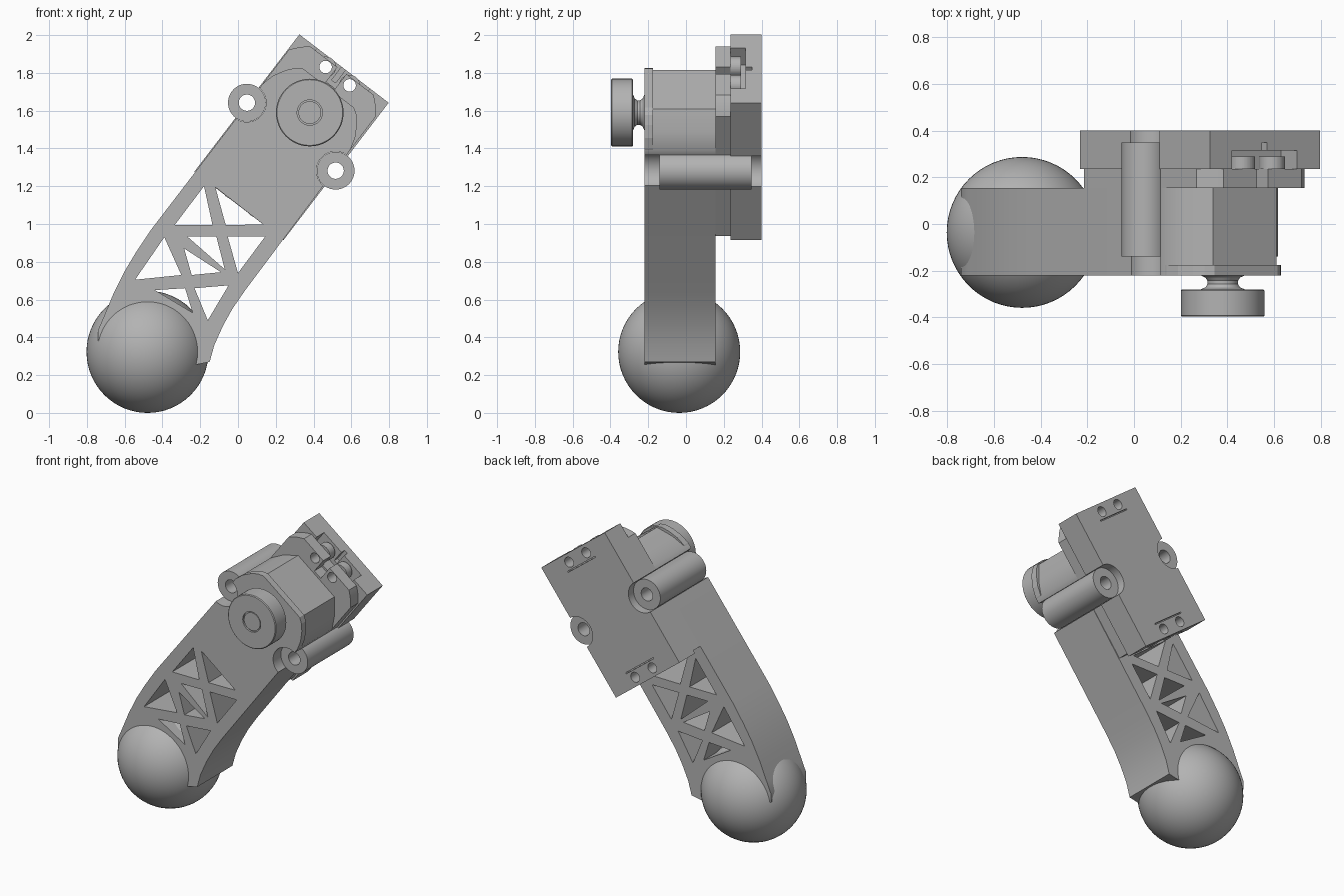
import bpy, bmesh, math
from mathutils import Vector

cube = bpy.data.objects.get("Cube")
if cube:
    bpy.data.objects.remove(cube)

grey = bpy.data.materials.new("plain grey")
grey.use_nodes = True
grey.diffuse_color = (0.45, 0.45, 0.45, 1)
grey.node_tree.nodes["Principled BSDF"].inputs["Base Color"].default_value = (0.45, 0.45, 0.45, 1)

# Tilted frame: u runs up the limb, v across it, origin on the motor shaft
SHAFT = Vector((0.38, 1.59))
U, V = Vector((0.608, 0.794)), Vector((0.794, -0.608))


def at(u, v):
    return tuple(SHAFT + U * u + V * v)


def finish(name, bm):
    bmesh.ops.remove_doubles(bm, verts=bm.verts, dist=1e-5)
    bmesh.ops.recalc_face_normals(bm, faces=bm.faces)
    mesh = bpy.data.meshes.new(name)
    bm.to_mesh(mesh)
    bm.free()
    mesh.materials.append(grey)
    ob = bpy.data.objects.new(name, mesh)
    bpy.context.scene.collection.objects.link(ob)
    return ob


def prism(name, pts, y0, y1):
    """Extrude an x-z outline from y0 to y1."""
    bm = bmesh.new()
    face = bm.faces.new([bm.verts.new((x, y0, z)) for x, z in pts])
    new = bmesh.ops.extrude_face_region(bm, geom=[face])["geom"]
    verts = [g for g in new if isinstance(g, bmesh.types.BMVert)]
    bmesh.ops.translate(bm, verts=verts, vec=(0, y1 - y0, 0))
    return finish(name, bm)


def block(name, u0, u1, v0, v1, y0, y1):
    return prism(name, [at(u0, v0), at(u1, v0), at(u1, v1), at(u0, v1)], y0, y1)


def lathe(name, centre, profile, closed=False, steps=48):
    """Turn an (r, y) profile about a y axis through centre."""
    bm = bmesh.new()
    rings = []
    for i in range(steps):
        a = math.tau * i / steps
        rings.append([bm.verts.new((centre[0] + r * math.cos(a), y, centre[1] + r * math.sin(a)))
                      for r, y in profile])
    count = len(profile)
    for i in range(steps):
        p, q = rings[i], rings[(i + 1) % steps]
        for j in range(count if closed else count - 1):
            k = (j + 1) % count
            bm.faces.new((p[j], p[k], q[k], q[j]))
    return finish(name, bm)


def rod(name, centre, r, y0, y1):
    return lathe(name, centre, [(0, y0), (r, y0), (r, y1), (0, y1)])


def tube(name, centre, r, bore, y0, y1):
    return lathe(name, centre, [(bore, y0), (r, y0), (r, y1), (bore, y1)], closed=True)


def carve(ob, cutter):
    mod = ob.modifiers.new("cut", "BOOLEAN")
    mod.operation, mod.solver, mod.object = "DIFFERENCE", "EXACT", cutter
    bpy.context.view_layer.objects.active = ob
    bpy.ops.object.modifier_apply(modifier=mod.name)
    bpy.data.objects.remove(cutter)


def smooth(ob):
    bpy.ops.object.select_all(action="DESELECT")
    ob.select_set(True)
    bpy.context.view_layer.objects.active = ob
    bpy.ops.object.shade_smooth_by_angle(angle=math.radians(30))


BOSS_U, BOSS_V = -0.161, 0.296
HOLE_V = 0.08

# Limb: curved toe end, straight shank, rounded motor head
left_toe = [(-0.58, 0.32), (-0.74, 0.38), (-0.74, 0.44), (-0.71, 0.51), (-0.66, 0.63),
            (-0.6, 0.75), (-0.54, 0.85), (-0.46, 0.97)]
right_toe = [(0.035, 0.645), (-0.03, 0.55), (-0.08, 0.46), (-0.125, 0.36),
             (-0.15, 0.27), (-0.25, 0.25)]
half_head = [(-0.03, 0.29), (0.06, 0.245), (0.155, 0.17)]
head = [at(u, -v) for u, v in half_head] + [at(u, v) for u, v in reversed(half_head)]
limb = prism("limb", left_toe + head + right_toe, -0.22, 0.155)

# Truss windows through the shank
windows = [
    [(-0.18, 1.20), (-0.335, 0.995), (-0.135, 0.995)],
    [(-0.12, 1.195), (0.135, 0.997), (-0.065, 0.995)],
    [(-0.27, 0.935), (-0.115, 0.935), (-0.07, 0.76)],
    [(-0.055, 0.935), (0.145, 0.935), (0.0, 0.74)],
    [(-0.39, 0.93), (-0.545, 0.705), (-0.30, 0.73)],
    [(-0.285, 0.87), (-0.245, 0.73), (-0.09, 0.745)],
    [(-0.44, 0.65), (-0.28, 0.66), (-0.24, 0.53)],
    [(-0.23, 0.66), (-0.05, 0.675), (-0.16, 0.49)],
]
for tri in windows:
    carve(limb, prism("window_cutter", tri, -0.4, 0.4))

# Front cover of the motor head
half_cover = [(-0.05, 0.29), (-0.02, 0.289), (0.04, 0.272), (0.1, 0.238), (0.14, 0.205), (0.163, 0.17)]
cover = [at(u, -v) for u, v in half_cover] + [at(u, v) for u, v in reversed(half_cover)]
prism("motor_cover", cover, -0.221, -0.175)

# Flange between limb and back plate: arc corners, cut flat at top and sides
arc = [math.radians(37 + i * 19 / 6) for i in range(7)]
side = [(0.35 * math.cos(a), 0.35 * math.sin(a)) for a in arc]
outline = [at(-0.6, -0.29)] + [at(u, -v) for u, v in reversed(side)]
outline += [at(u, v) for u, v in side] + [at(-0.6, 0.29)]
flange = prism("mount_flange", outline, 0.155, 0.235)
carve(flange, block("notch_cutter", 0.17, 0.4, -0.03, 0.03, 0.1, 0.3))

# Back plate with a pocket, screw holes and a thin slot at each end
plate = block("back_plate", -0.62, 0.295, -0.295, 0.3, 0.235, 0.4)
mid = (-0.62 + 0.295) / 2
for s in (1, -1):
    def span(a, b):
        return sorted((mid + s * a, mid + s * b))
    carve(plate, block("pocket_cutter", *span(0.345, 0.6), -0.175, 0.175, 0.2, 0.315))
    carve(plate, block("slit_cutter", *span(0.37, 0.6), -0.013, 0.013, 0.3, 0.35))
    carve(plate, block("slot_cutter", *span(0.353, 0.36), -0.13, 0.13, 0.37, 0.5))
    for v in (-HOLE_V, HOLE_V):
        spot = at(mid + s * 0.405, v)
        carve(plate, rod("screw_cutter", spot, 0.033, 0.1, 0.5))
        tube("screw_spacer", spot, 0.055, 0.033, 0.235, 0.29)
        if s == 1:
            carve(flange, rod("screw_cutter", spot, 0.033, 0.1, 0.3))

# Long side bosses set into all three layers
for s, side_name in ((-1, "left"), (1, "right")):
    spot = at(BOSS_U, s * BOSS_V)
    for part in (limb, flange, plate):
        carve(part, rod("boss_cutter", spot, 0.102, -0.5, 0.5))
    smooth(tube("upper_boss" if s < 0 else "lower_boss", spot, 0.1, 0.043, -0.14, 0.348))

# Cut parts get smooth curves with sharp edges
for part in (limb, flange, plate):
    smooth(part)

# Output wheel with flared neck and a grooved hub
wheel = lathe("output_wheel", SHAFT, [
    (0, -0.393), (0.06, -0.393), (0.06, -0.385), (0.067, -0.385), (0.067, -0.397),
    (0.174, -0.397), (0.179, -0.392), (0.179, -0.285), (0.174, -0.28), (0.095, -0.28),
    (0.075, -0.272), (0.065, -0.258), (0.065, -0.243), (0.075, -0.229), (0.095, -0.22), (0, -0.215)])
smooth(wheel)

# Ball foot
bm = bmesh.new()
bmesh.ops.create_uvsphere(bm, u_segments=64, v_segments=32, radius=0.323)
bmesh.ops.translate(bm, verts=bm.verts, vec=(-0.479, -0.036, 0.323))
smooth(finish("ball_foot", bm))
